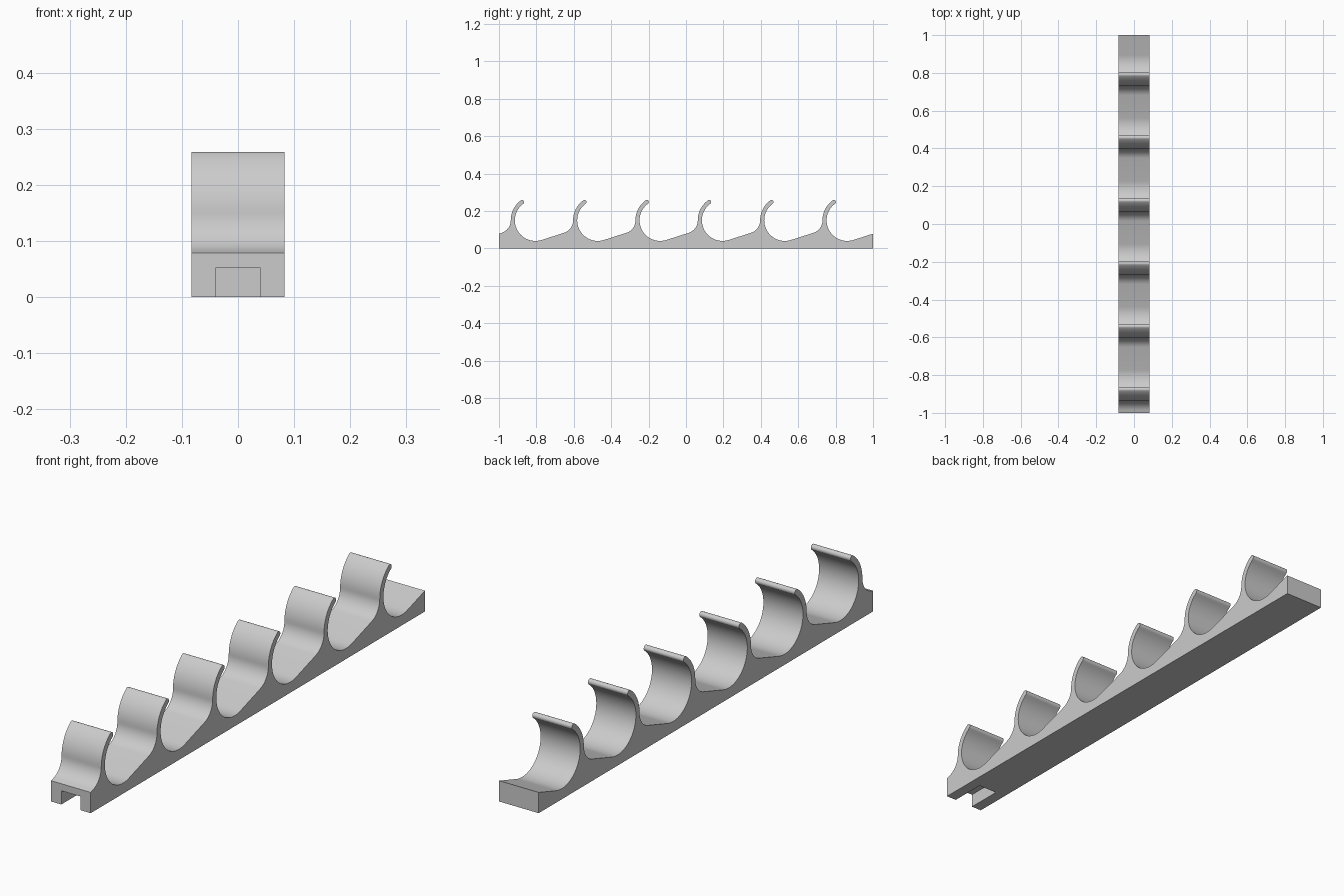
import bpy, bmesh
from math import cos, sin, radians, asin, degrees
from mathutils import Vector

cube = bpy.data.objects.get("Cube")
if cube:
    bpy.data.objects.remove(cube, do_unlink=True)

COUNT, PITCH, HALF_W = 6, 2 / 6, 0.083
CENTRE_Z = 0.15
INNER_R, OUTER_R, FILLET_R = 0.11, 0.132, 0.07
TIP_ANGLE = 126

grey = bpy.data.materials.new("light grey plastic")
grey.use_nodes = True
colour = (0.6, 0.6, 0.6, 1)
grey.diffuse_color = colour
grey.node_tree.nodes["Principled BSDF"].inputs["Base Color"].default_value = colour


def arc(cy, cz, r, start, end, steps):
    """Points on a circular arc in the side plane, angles in degrees."""
    angles = [radians(start + (end - start) * i / steps) for i in range(steps + 1)]
    return [(cy + r * cos(a), cz + r * sin(a)) for a in angles]


# Ramp slope is tangent to both the cradle and the fillet of the next hook
ramp = degrees(asin((INNER_R - FILLET_R) / (PITCH - OUTER_R - FILLET_R)))


def hook(cy):
    """Back fillet, outer arm, rounded tip, then the round cradle."""
    mid_r = (INNER_R + OUTER_R) / 2
    tip_y = cy + mid_r * cos(radians(TIP_ANGLE))
    tip_z = CENTRE_Z + mid_r * sin(radians(TIP_ANGLE))
    points = arc(cy - OUTER_R - FILLET_R, CENTRE_Z, FILLET_R, ramp - 90, 0, 14)
    points += arc(cy, CENTRE_Z, OUTER_R, 180, TIP_ANGLE, 12)[1:]
    points += arc(tip_y, tip_z, (OUTER_R - INNER_R) / 2, TIP_ANGLE, TIP_ANGLE - 180, 10)[1:]
    points += arc(cy, CENTRE_Z, INNER_R, TIP_ANGLE, 270 + ramp, 36)[1:]
    return points


# Side profile: flat base with six hooks
END_Z = 0.0787
profile = [(1, 0), (-1, 0), (-1, END_Z)]
for i in range(COUNT):
    profile += hook(-0.805 + i * PITCH)
profile.append((1, END_Z))

bm = bmesh.new()
face = bm.faces.new([bm.verts.new((-HALF_W, y, z)) for y, z in profile])
extruded = bmesh.ops.extrude_face_region(bm, geom=[face])
verts = [v for v in extruded["geom"] if isinstance(v, bmesh.types.BMVert)]
bmesh.ops.translate(bm, verts=verts, vec=Vector((2 * HALF_W, 0, 0)))
bmesh.ops.recalc_face_normals(bm, faces=bm.faces)
mesh = bpy.data.meshes.new("hook_rack")
bm.to_mesh(mesh)
bm.free()
mesh.materials.append(grey)
rack = bpy.data.objects.new("hook_rack", mesh)
bpy.context.collection.objects.link(rack)

# Square slot under the front end
bpy.ops.mesh.primitive_cube_add(size=1, location=(0, -1, 0))
cutter = bpy.context.object
cutter.name = "slot_cutter"
cutter.scale = (0.08, 0.28, 0.104)
cutter.hide_render = True
cutter.data.materials.append(grey)
cut = rack.modifiers.new("front_slot", 'BOOLEAN')
cut.operation = 'DIFFERENCE'
cut.solver = 'EXACT'
cut.object = cutter

bpy.ops.object.select_all(action='DESELECT')
rack.select_set(True)
bpy.context.view_layer.objects.active = rack
bpy.ops.object.modifier_apply(modifier=cut.name)
bpy.data.objects.remove(cutter, do_unlink=True)
bpy.ops.object.shade_smooth_by_angle(angle=radians(30))
